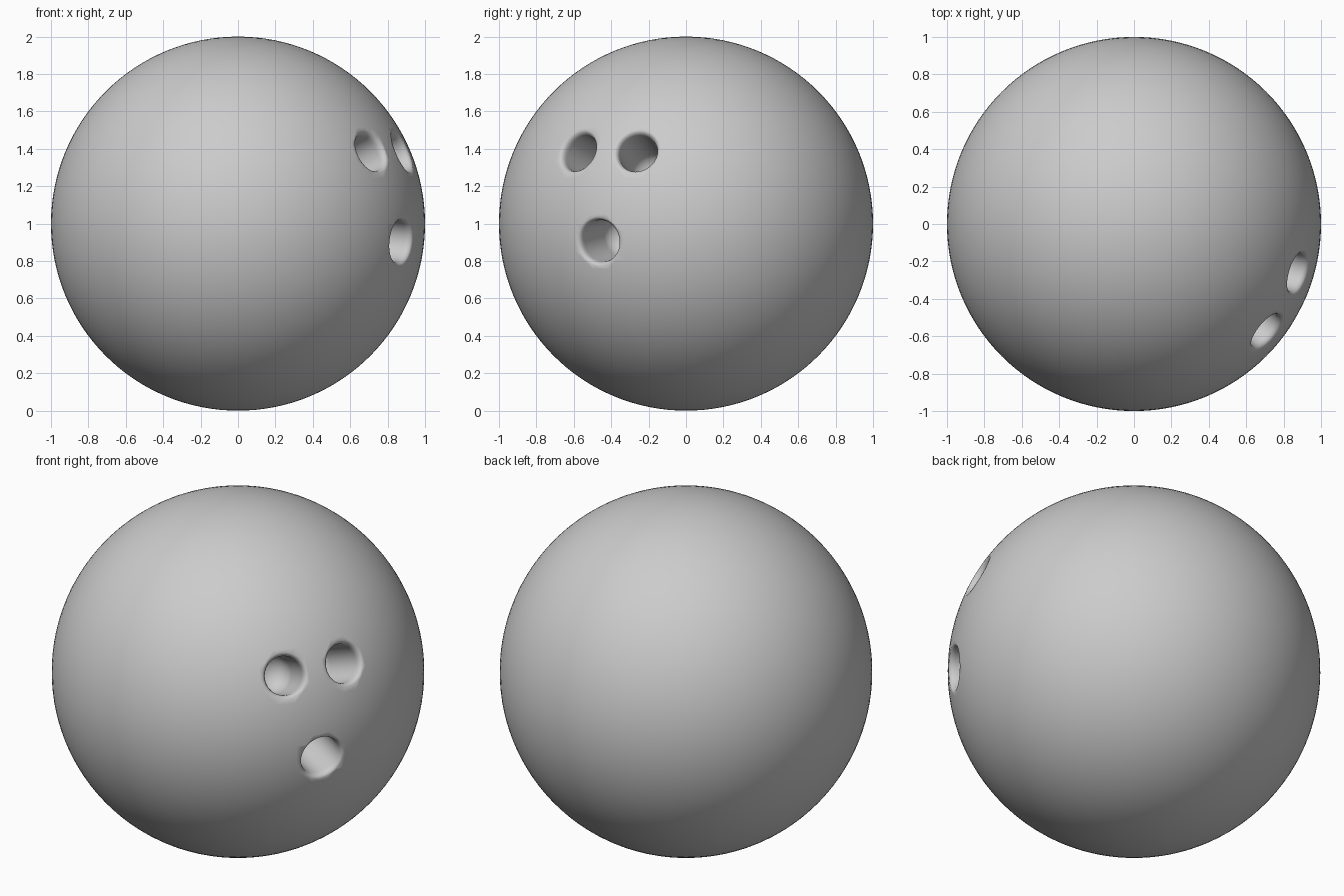
import bpy, bmesh, math
from mathutils import Vector

if "Cube" in bpy.data.objects:
    bpy.data.objects.remove(bpy.data.objects["Cube"])

CENTRE = Vector((0, 0, 1))

# Ball body
bpy.ops.mesh.primitive_uv_sphere_add(segments=128, ring_count=64, radius=1, location=CENTRE)
ball = bpy.context.object
ball.name = "ball"


def hole_cutter(name, direction, r, floor):
    """Lathed drill shape: softened mouth, straight bore, rounded end."""
    profile = [(r + .024, 1.1), (r + .022, .993), (r + .012, .987), (r + .005, .979),
               (r + .001, .967), (r, .95), (r, floor + .09)]
    for i in range(1, 7):
        a = i / 6 * math.pi / 2
        profile.append((r * math.cos(a), floor + .09 * (1 - math.sin(a))))
    sides = 48
    bm = bmesh.new()
    rings = [[bm.verts.new((pr * math.cos(2 * math.pi * k / sides),
                            pr * math.sin(2 * math.pi * k / sides), h))
              for k in range(sides)] for pr, h in profile[:-1]]
    tip = bm.verts.new((0, 0, floor))
    bm.faces.new(rings[0])
    for a, b in zip(rings, rings[1:]):
        for k in range(sides):
            j = (k + 1) % sides
            bm.faces.new((a[k], b[k], b[j], a[j]))
    for k in range(sides):
        bm.faces.new((rings[-1][k], tip, rings[-1][(k + 1) % sides]))
    bmesh.ops.recalc_face_normals(bm, faces=bm.faces)
    me = bpy.data.meshes.new(name)
    bm.to_mesh(me)
    bm.free()
    ob = bpy.data.objects.new(name, me)
    bpy.context.collection.objects.link(ob)
    ob.location = CENTRE
    ob.rotation_mode = 'QUATERNION'
    ob.rotation_quaternion = Vector(direction).to_track_quat('Z', 'Y')
    ob.hide_render = True
    return ob


# Two finger holes and a thumb hole
holes = [("finger_hole_front", (.71, -.575, .385), .105, .63),
         ("finger_hole_back", (.88, -.262, .385), .105, .63),
         ("thumb_hole", (.87, -.463, -.095), .112, .63)]
bpy.context.view_layer.objects.active = ball
for spec in holes:
    cutter = hole_cutter(*spec)
    mod = ball.modifiers.new(spec[0], 'BOOLEAN')
    mod.operation = 'DIFFERENCE'
    mod.solver = 'EXACT'
    mod.object = cutter
    bpy.ops.object.modifier_apply(modifier=mod.name)
    bpy.data.objects.remove(cutter)

# Smooth finish
ball.select_set(True)
bpy.ops.object.shade_smooth_by_angle(angle=math.radians(50))
